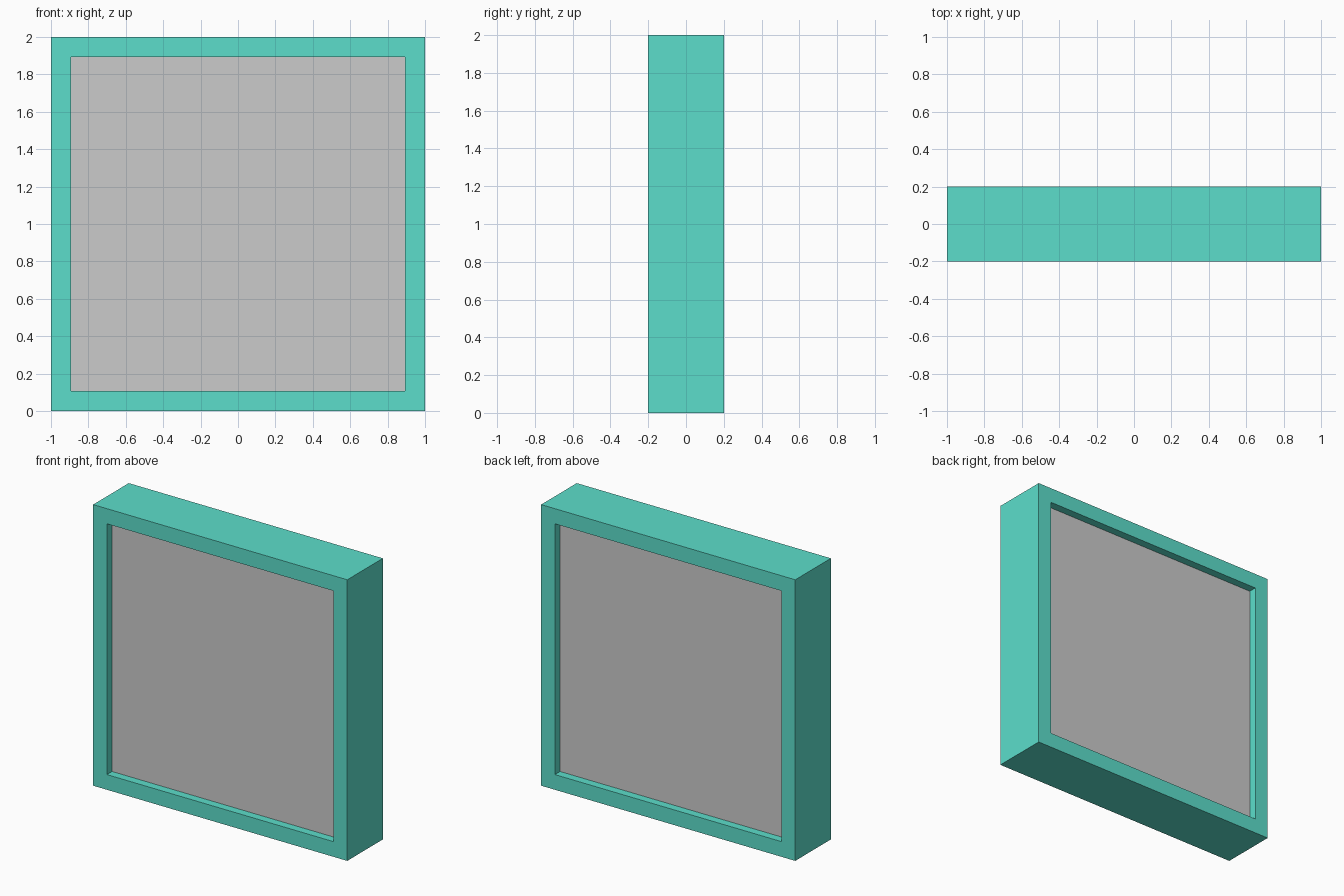
import bpy, bmesh
from math import radians
from mathutils import Matrix

if "Cube" in bpy.data.objects:
    bpy.data.objects.remove(bpy.data.objects["Cube"])

BORDER = 0.108   # visible width of the frame
DEPTH = 0.40     # frame depth along y
PANEL = 0.284    # panel thickness, recessed on both sides


def upright_slab(name, half, thickness, border=0.0):
    """Square facing -y, optionally opened into a ring, given thickness about y = 0."""
    bm = bmesh.new()
    turn = Matrix.Translation((0, 0, 1)) @ Matrix.Rotation(radians(90), 4, 'X')
    bmesh.ops.create_grid(bm, x_segments=1, y_segments=1, size=half, matrix=turn)
    if border:
        centre = bm.faces[:] if bm.faces.ensure_lookup_table() is None else []
        bmesh.ops.inset_region(bm, faces=centre, thickness=border, use_boundary=True,
                               use_even_offset=True)
        bmesh.ops.delete(bm, geom=centre, context='FACES_ONLY')
    mesh = bpy.data.meshes.new(name)
    bm.to_mesh(mesh)
    bm.free()
    obj = bpy.data.objects.new(name, mesh)
    bpy.context.collection.objects.link(obj)
    solid = obj.modifiers.new("Thickness", 'SOLIDIFY')
    solid.thickness = thickness
    solid.offset = 0
    return obj


# Teal surround
frame = upright_slab("frame", 1.0, DEPTH, BORDER)
teal = bpy.data.materials.new("teal")
teal.diffuse_color = (0.107, 0.73, 0.597, 1)
teal.use_nodes = True
teal.node_tree.nodes["Principled BSDF"].inputs["Base Color"].default_value = teal.diffuse_color
frame.data.materials.append(teal)

# Grey pane recessed in the opening
upright_slab("panel", 1.0 - BORDER, PANEL)
